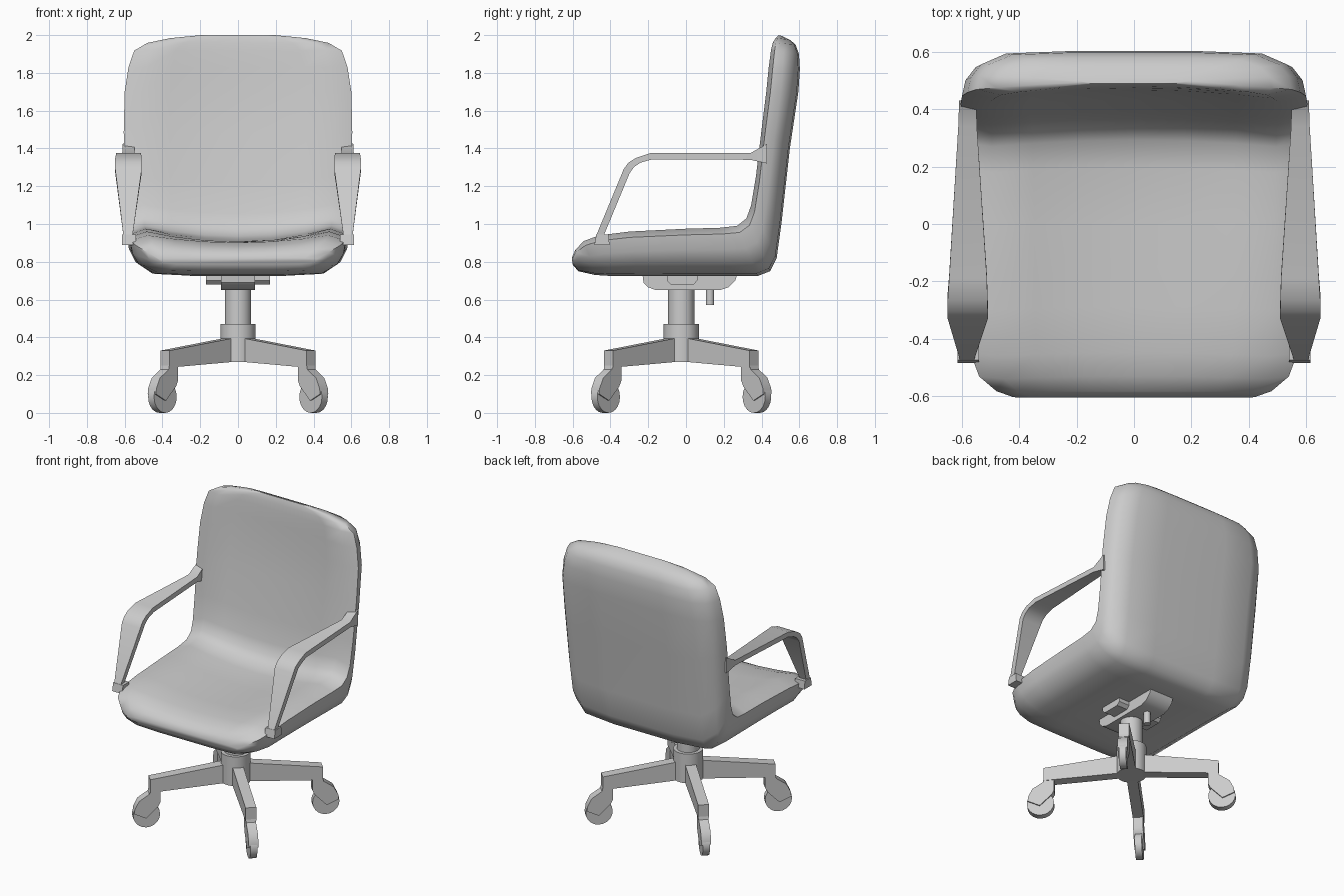
import bpy, bmesh, math
from mathutils import Matrix, Vector

if "Cube" in bpy.data.objects:
    bpy.data.objects.remove(bpy.data.objects["Cube"])


def finish(name, bm, angle=35):
    bmesh.ops.recalc_face_normals(bm, faces=bm.faces[:])
    me = bpy.data.meshes.new(name)
    bm.to_mesh(me)
    bm.free()
    ob = bpy.data.objects.new(name, me)
    bpy.context.collection.objects.link(ob)
    bpy.ops.object.select_all(action='DESELECT')
    ob.select_set(True)
    bpy.context.view_layer.objects.active = ob
    bpy.ops.object.shade_smooth_by_angle(angle=math.radians(angle))
    return ob


def loft(name, rings, angle=35):
    """Skin closed rings of equal length and cap both ends."""
    bm = bmesh.new()
    vs = [[bm.verts.new(p) for p in r] for r in rings]
    n = len(vs[0])
    for a, b in zip(vs, vs[1:]):
        for i in range(n):
            j = (i + 1) % n
            bm.faces.new((a[i], a[j], b[j], b[i]))
    bm.faces.new(vs[0])
    bm.faces.new(vs[-1])
    return finish(name, bm, angle)


def prism(name, profile, half, mat=Matrix(), angle=35):
    """Extrude an (a, z) profile sideways by +-half; a runs along local x."""
    return loft(name, [[mat @ Vector((a, s * half, z)) for a, z in profile]
                       for s in (-1, 1)], angle)


def cylinder(name, r, z0, z1, y, sides=24):
    ring = [(r * math.cos(2 * math.pi * i / sides), y + r * math.sin(2 * math.pi * i / sides))
            for i in range(sides)]
    return loft(name, [[(a, b, z) for a, b in ring] for z in (z0, z1)])


# Padded shell: inner (y, z), outer (y, z), half width, hollow depth
stations = [
    (-.605, .82, -.60, .785, .42, 0), (-.585, .865, -.57, .75, .48, .01),
    (-.54, .91, -.48, .73, .54, .03), (-.46, .94, -.40, .725, .57, .04),
    (-.30, .96, -.25, .725, .575, .055), (0, .975, 0, .725, .58, .065),
    (.18, .98, .25, .725, .585, .065), (.27, .99, .38, .725, .59, .06),
    (.32, 1.03, .445, .75, .592, .055), (.345, 1.10, .48, .82, .596, .05),
    (.37, 1.25, .505, 1.0, .60, .045), (.40, 1.5, .55, 1.4, .605, .04),
    (.425, 1.7, .595, 1.7, .60, .035), (.438, 1.83, .603, 1.82, .58, .03),
    (.45, 1.92, .598, 1.9, .55, .025), (.46, 1.96, .58, 1.95, .48, .02),
    (.475, 1.985, .55, 1.975, .36, .01), (.49, 2.0, .51, 1.995, .2, 0)]
half = [(.3, 0), (.6, 0), (.84, 0), (1, .13), (.98, .45), (.92, .72), (.77, .95), (.4, 1)]
section = [(0, 0)] + half + [(0, 1)] + [(-u, t) for u, t in reversed(half)]
rings = []
for iy, iz, oy, oz, w, dip in stations:
    a, b = Vector((0, iy, iz)), Vector((0, oy, oz))
    n = (b - a).normalized()
    ring = []
    for u, t in section:
        p = a.lerp(b, t)
        if t == 0:
            p = p + n * dip * (1 - (u / .84) ** 2)
        ring.append((u * w, p.y, p.z))
    rings.append(ring)
loft("seat_shell", rings, 50)

# Armrests: upper (y, z), lower (y, z), inner x, outer x
arm = [(.43, 1.425, .43, 1.32, .55, .61), (.34, 1.375, .34, 1.34, .548, .613),
       (-.19, 1.375, -.18, 1.342, .513, .645), (-.265, 1.35, -.24, 1.325, .511, .65),
       (-.305, 1.325, -.275, 1.302, .51, .65), (-.33, 1.29, -.298, 1.27, .51, .65),
       (-.475, .94, -.435, .94, .558, .607)]
for side, s in (("left", -1), ("right", 1)):
    loft("armrest_" + side,
         [[(s * xi, uy, uz), (s * xo, uy, uz), (s * xo, ly, lz), (s * xi, ly, lz)]
          for uy, uz, ly, lz, xi, xo in arm])
    loft("armrest_foot_" + side,
         [[(s * x, -.485, .89), (s * x, -.405, .89), (s * x, -.41, .945), (s * x, -.475, .945)]
          for x in (.54, .615)])

# Tilt mechanism under the seat
along_y = Matrix.Rotation(math.pi / 2, 4, 'Z')
prism("tilt_housing", [(-.23, .73), (-.225, .69), (-.20, .665), (-.16, .65), (.18, .65),
                       (.225, .665), (.26, .70), (.27, .73)], .09, along_y)
prism("tilt_crossbar", [(-.10, .73), (-.10, .70), (-.08, .68), (.04, .68),
                        (.06, .70), (.06, .73)], .17, along_y)
cylinder("tension_knob", .022, .57, .66, .127, 12)

# Column and hub
BASE_Y = -.025
cylinder("gas_column", .07, .45, .66, BASE_Y)
cylinder("base_hub", .093, .27, .47, BASE_Y)

# Four diagonal legs with casters
wheel = [(.566 + .085 * math.cos(2 * math.pi * i / 20), .085 + .085 * math.sin(2 * math.pi * i / 20))
         for i in range(20)]
for k in range(4):
    m = Matrix.Translation((0, BASE_Y, 0)) @ Matrix.Rotation(math.pi / 4 + k * math.pi / 2, 4, 'Z')
    prism(f"base_leg_{k}", [(.04, .40), (.545, .33), (.545, .24), (.04, .272)], .034, m)
    prism(f"caster_wheel_{k}", wheel, .022, m)
    prism(f"caster_hood_{k}", [(.48, .25), (.545, .25), (.55, .23), (.615, .185), (.642, .13),
                               (.645, .10), (.57, .065), (.495, .14), (.48, .17)], .031, m)
